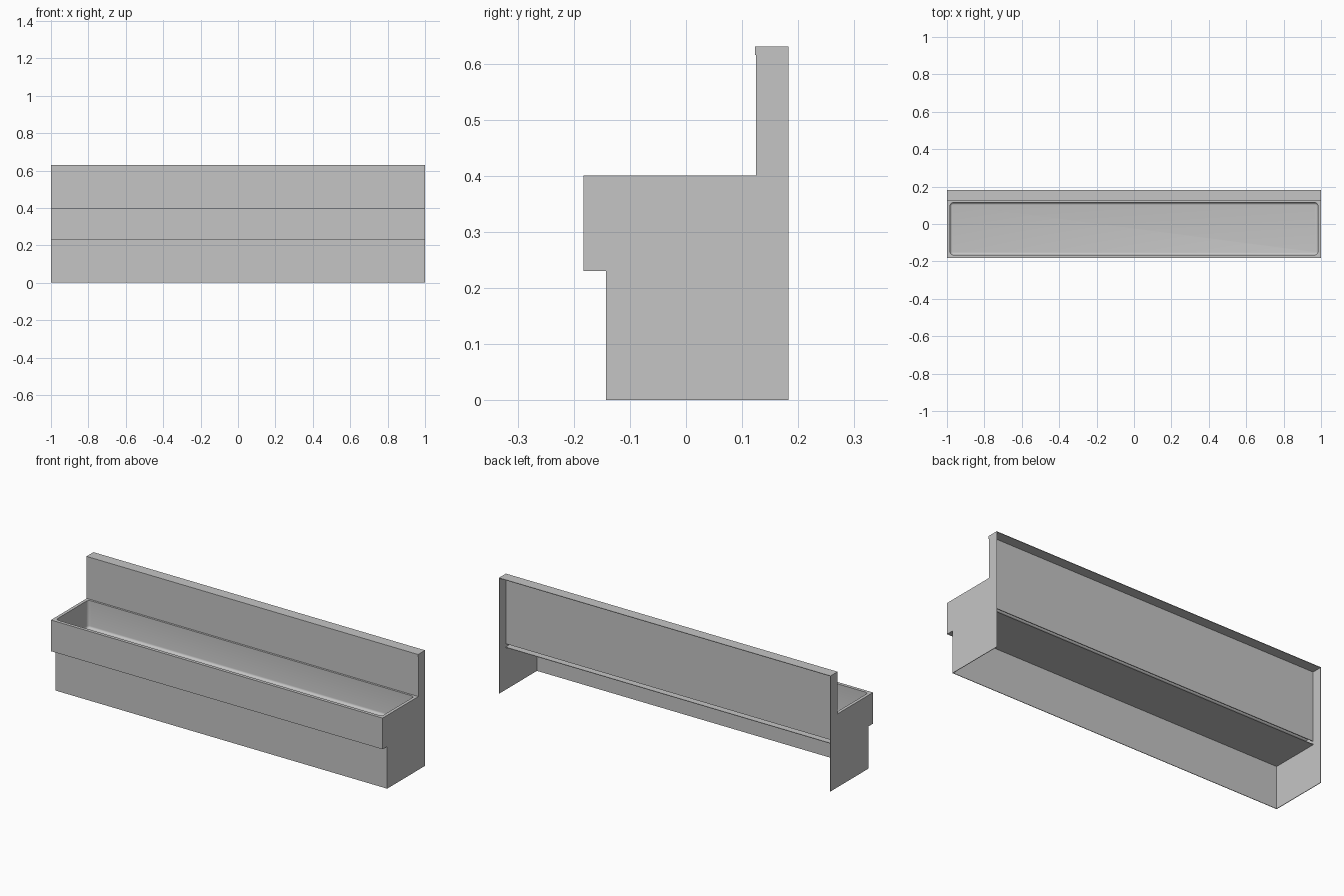
import bpy, bmesh, math

if "Cube" in bpy.data.objects:
    bpy.data.objects.remove(bpy.data.objects["Cube"], do_unlink=True)

steel = bpy.data.materials.new("brushed_grey_steel")
steel.use_nodes = True
GREY = (0.56, 0.56, 0.56, 1)
steel.diffuse_color = GREY
steel.node_tree.nodes["Principled BSDF"].inputs["Base Color"].default_value = GREY

# Overall layout
T = 0.003                                   # sheet thickness
FRONT, APRON, BOARD, BACK = -0.183, -0.143, 0.125, 0.183
STEP, RIM, TOP = 0.23, 0.40, 0.63


def finish(name, bm):
    bmesh.ops.recalc_face_normals(bm, faces=bm.faces)
    mesh = bpy.data.meshes.new(name)
    bm.to_mesh(mesh)
    bm.free()
    mesh.materials.append(steel)
    obj = bpy.data.objects.new(name, mesh)
    bpy.context.collection.objects.link(obj)
    return obj


def extruded(name, profile, x0, x1):
    """Extrude a (y, z) outline along x."""
    bm = bmesh.new()
    face = bm.faces.new([bm.verts.new((x0, y, z)) for y, z in profile])
    out = bmesh.ops.extrude_face_region(bm, geom=[face])
    moved = [v for v in out["geom"] if isinstance(v, bmesh.types.BMVert)]
    bmesh.ops.translate(bm, verts=moved, vec=(x1 - x0, 0, 0))
    return finish(name, bm)


def sheet(name, y0, y1, z0, z1):
    """Full-length flat panel between the end plates."""
    return extruded(name, [(y0, z0), (y1, z0), (y1, z1), (y0, z1)], T - 1, 1 - T)


# End plates following the stepped side outline
outline = [(APRON, 0), (BACK, 0), (BACK, TOP), (BOARD, TOP),
           (BOARD, RIM), (FRONT, RIM), (FRONT, STEP), (APRON, STEP)]
extruded("left_end_plate", outline, 1 - T, 1)
extruded("right_end_plate", outline, -1, T - 1)

# Long panels
sheet("lower_apron", APRON, APRON + T, 0, STEP)
sheet("trough_front", FRONT, FRONT + T, STEP, RIM)
sheet("trough_underside", FRONT, 0.13, STEP, STEP + T)
sheet("splashback", BOARD, BOARD + T, 0.25, TOP)

# Cap over the splashback with a small turned-down front lip
cap = [(BACK, TOP), (BACK, TOP - T), (BOARD, TOP - T), (BOARD, 0.615),
       (BOARD - 0.002, 0.615), (BOARD - 0.002, TOP)]
extruded("top_cap", cap, -1, 1)


# Rim and basin: lofted rounded rectangles
def rounded_loop(bm, hx, y0, y1, r, z, steps=6):
    verts = []
    corners = [(hx - r, y1 - r), (r - hx, y1 - r), (r - hx, y0 + r), (hx - r, y0 + r)]
    for k, (cx, cy) in enumerate(corners):
        for i in range(steps + 1):
            a = (k + i / steps) * math.pi / 2
            verts.append(bm.verts.new((cx + r * math.cos(a), cy + r * math.sin(a), z)))
    return verts


bm = bmesh.new()
FLOOR, FILLET = 0.25, 0.012
loops = [rounded_loop(bm, 1, FRONT, BOARD, 0.0005, RIM),
         rounded_loop(bm, 0.983, -0.165, 0.114, 0.016, RIM)]
for i in range(5):
    a = i / 4 * math.pi / 2
    inset = FILLET * (1 - math.cos(a))
    loops.append(rounded_loop(bm, 0.983 - inset, inset - 0.165, 0.114 - inset,
                              0.016 - inset, FLOOR + FILLET * (1 - math.sin(a))))
for upper, lower in zip(loops, loops[1:]):
    for i in range(len(upper)):
        j = (i + 1) % len(upper)
        bm.faces.new((upper[i], upper[j], lower[j], lower[i]))
bm.faces.new(loops[-1])
basin = finish("rim_and_basin", bm)

# An open sheet: make sure the rim and floor face upward
if basin.data.polygons[-1].normal.z < 0:
    basin.data.flip_normals()
bpy.context.view_layer.objects.active = basin
basin.select_set(True)
bpy.ops.object.shade_smooth_by_angle(angle=math.radians(35))
